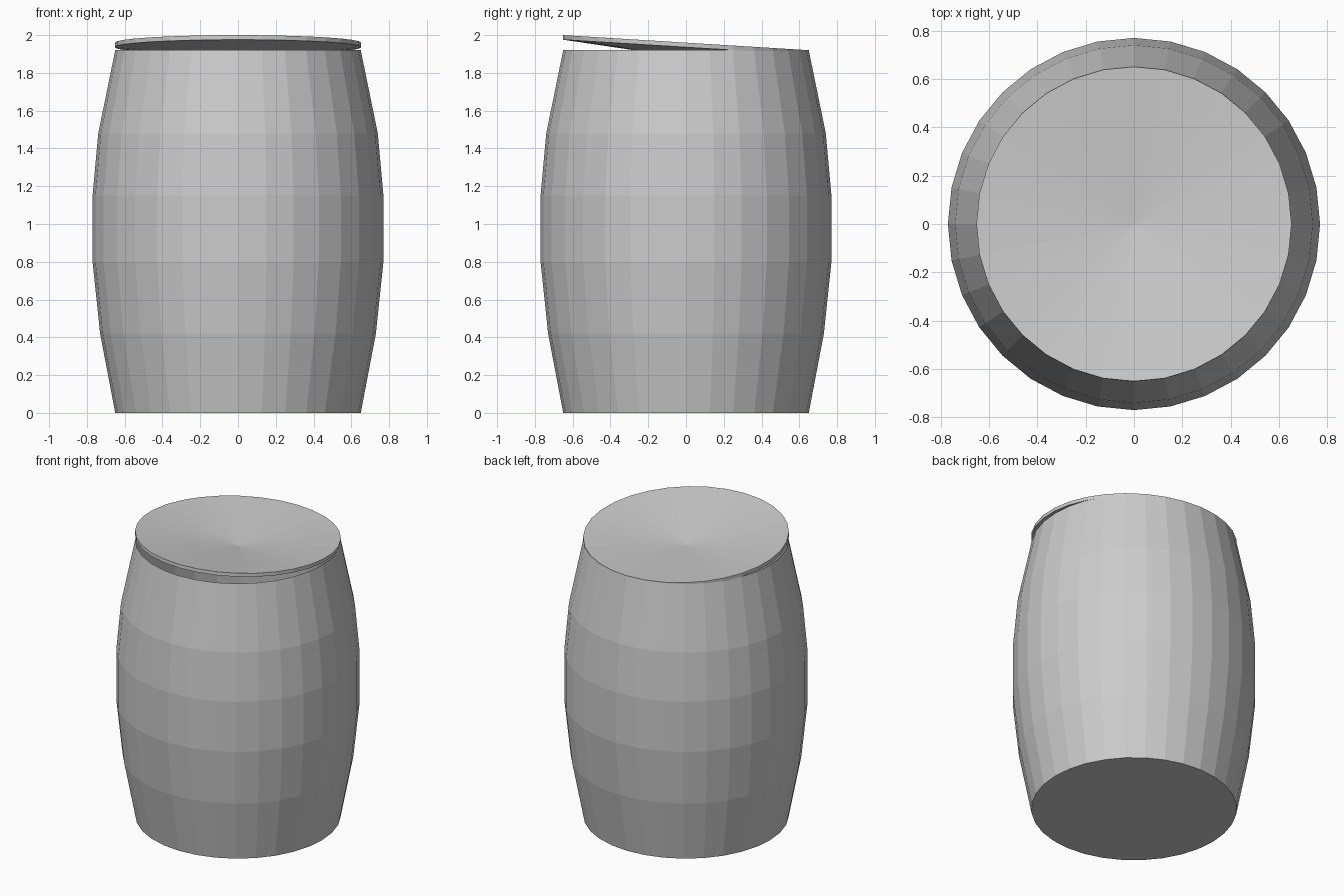
import bpy, bmesh, math
from mathutils import Matrix

if "Cube" in bpy.data.objects:
    bpy.data.objects.remove(bpy.data.objects["Cube"])

SIDES = 32


def lathe(name, profile):
    """Revolve (radius, z) points around z; radius 0 becomes a pole."""
    bm = bmesh.new()
    rings = []
    for r, z in profile:
        if r == 0:
            rings.append([bm.verts.new((0, 0, z))] * SIDES)
        else:
            rings.append([bm.verts.new((r * math.cos(2 * math.pi * i / SIDES),
                                        r * math.sin(2 * math.pi * i / SIDES), z))
                          for i in range(SIDES)])
    for low, high in zip(rings, rings[1:]):
        for i in range(SIDES):
            j = (i + 1) % SIDES
            corners = list(dict.fromkeys((low[i], low[j], high[j], high[i])))
            bm.faces.new(corners)
    mesh = bpy.data.meshes.new(name)
    bm.to_mesh(mesh)
    bm.free()
    obj = bpy.data.objects.new(name, mesh)
    bpy.context.collection.objects.link(obj)
    return obj


# Barrel body: closed base, bulging staves, open top
lathe("barrel_body", [(0, 0), (0.65, 0), (0.73, 0.42), (0.77, 0.80),
                      (0.77, 1.15), (0.74, 1.48), (0.65, 1.92)])

# Lid: thin dished disc, hinged up towards the front
lid = lathe("barrel_lid", [(0, -0.08), (0.652, -0.024), (0.652, 0), (0, -0.075)])
tilt = math.atan2(0.08, 1.304)
lid.data.transform(Matrix.Translation((0, 0, 1.96)) @ Matrix.Rotation(-tilt, 4, 'X'))
